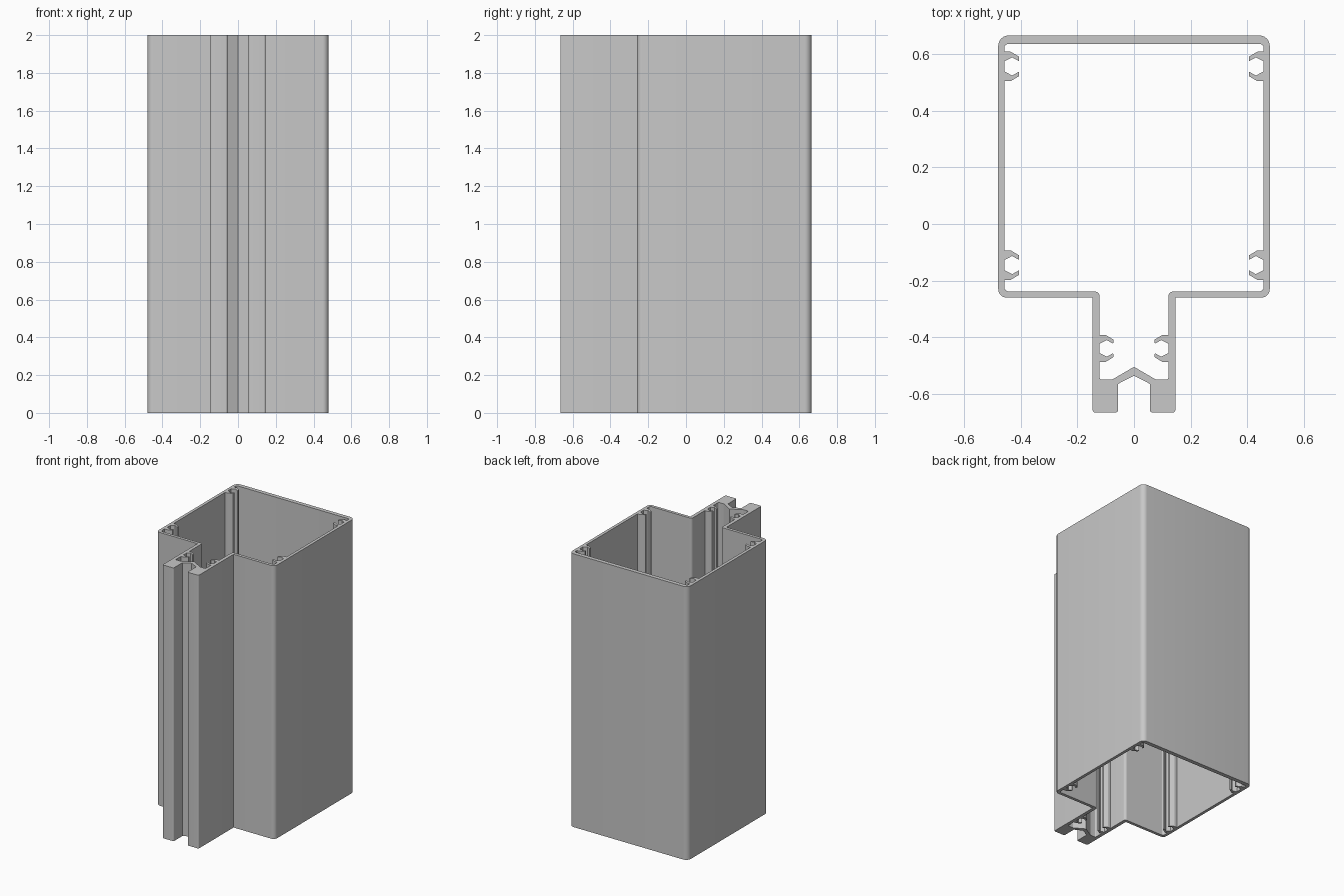
import bpy
import bmesh
from math import sin, tan
from mathutils import Vector

HEIGHT = 2.0

default = bpy.data.objects.get("Cube")
if default:
    bpy.data.objects.remove(default, do_unlink=True)


def rounded(corners, steps=6):
    """Turn (x, y, radius) corners into a path with arcs at rounded corners."""
    path = [Vector(corners[0][:2])]
    for before, here, after in zip(corners, corners[1:], corners[2:]):
        p, radius = Vector(here[:2]), here[2]
        if not radius:
            path.append(p)
            continue
        u = (Vector(before[:2]) - p).normalized()
        v = (Vector(after[:2]) - p).normalized()
        half = u.angle(v) / 2
        reach = radius / tan(half)
        centre = p + (u + v).normalized() * radius / sin(half)
        a, b = p + u * reach - centre, p + v * reach - centre
        for i in range(steps + 1):
            path.append(centre + a.lerp(b, i / steps).normalized() * radius)
    path.append(Vector(corners[-1][:2]))
    return path


def screw_port(wall, middle, size=1.0):
    """Two hooked lips on a wall, with a half-hexagon screw channel between."""
    upper = [(0, .052, 0), (.022, .052, .006), (.052, .034, .002), (.052, .018, .002),
             (.027, .032, .004), (0, .018, 0)]
    lower = [(d, -y, r) for d, y, r in reversed(upper)]
    return [(wall - d * size, middle + y * size, r) for d, y, r in upper + lower]


def mirrored_loop(half):
    """Close a right-hand half path, which ends on the centre line."""
    return half + [Vector((-p.x, p.y)) for p in reversed(half[1:-1])]


# Outside: square box, narrow neck, two feet and a V-shaped slot
outer = mirrored_loop(rounded([
    (0, .665, 0), (.479, .665, .036), (.479, -.26, .03), (.146, -.26, 0),
    (.146, -.665, .009), (.056, -.665, .009), (.056, -.564, 0), (0, -.535, 0)]))

# Inside: thin walls with screw ports, opening into the neck
inner = mirrored_loop(rounded(
    [(0, .635, 0), (.457, .635, .012)]
    + screw_port(.457, .556) + screw_port(.457, -.145)
    + [(.457, -.238, .014), (.121, -.238, .018)]
    + screw_port(.121, -.439, .92)
    + [(.121, -.549, .006), (.077, -.549, .01), (0, -.504, 0)]))

# Fill the ring between the two outlines and extrude it upwards
bm = bmesh.new()
edges = []
for loop in (outer, inner):
    verts = [bm.verts.new((p.x, p.y, 0)) for p in loop]
    edges += [bm.edges.new((a, b)) for a, b in zip(verts, verts[1:] + verts[:1])]
bmesh.ops.triangle_fill(bm, edges=edges, use_beauty=True, use_dissolve=False)
result = bmesh.ops.extrude_face_region(bm, geom=bm.faces[:], use_keep_orig=True)
top = [g for g in result["geom"] if isinstance(g, bmesh.types.BMVert)]
bmesh.ops.translate(bm, verts=top, vec=(0, 0, HEIGHT))
bmesh.ops.recalc_face_normals(bm, faces=bm.faces[:])
mesh = bpy.data.meshes.new("extruded_post")
bm.to_mesh(mesh)
bm.free()

post = bpy.data.objects.new("extruded_post", mesh)
bpy.context.collection.objects.link(post)

# Plain grey metal
grey = bpy.data.materials.new("plain_grey")
grey.use_nodes = True
colour = (0.58, 0.58, 0.58, 1)
grey.diffuse_color = colour
grey.node_tree.nodes["Principled BSDF"].inputs["Base Color"].default_value = colour
mesh.materials.append(grey)

# Smooth the rounded corners, keep the creases sharp
bpy.ops.object.select_all(action="DESELECT")
post.select_set(True)
bpy.context.view_layer.objects.active = post
bpy.ops.object.shade_smooth_by_angle(angle=0.6)
